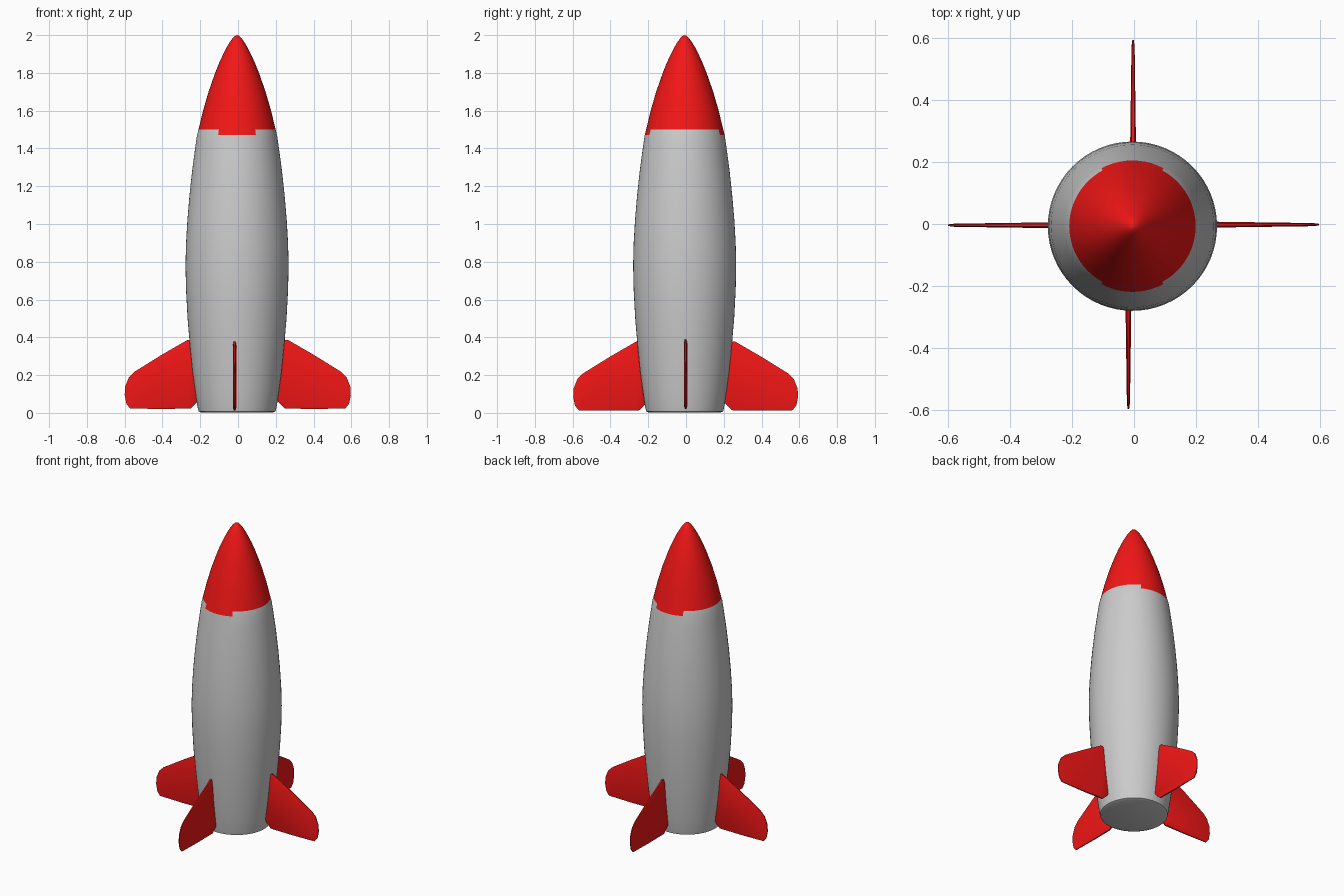
import bpy, bmesh
from math import sin, cos, pi, radians

if "Cube" in bpy.data.objects:
    bpy.data.objects.remove(bpy.data.objects["Cube"])

CX, CY = -0.005, -0.007      # axis of the hull
SEG = 64

red = bpy.data.materials.new("red_paint")
red.diffuse_color = (0.9, 0.008, 0.008, 1)
red.use_nodes = True
red.node_tree.nodes["Principled BSDF"].inputs["Base Color"].default_value = red.diffuse_color


def finish(name, bm, mat=None, angle=40):
    bmesh.ops.recalc_face_normals(bm, faces=bm.faces)
    mesh = bpy.data.meshes.new(name)
    bm.to_mesh(mesh)
    bm.free()
    ob = bpy.data.objects.new(name, mesh)
    bpy.context.collection.objects.link(ob)
    if mat:
        mesh.materials.append(mat)
    bpy.ops.object.select_all(action='DESELECT')
    ob.select_set(True)
    bpy.context.view_layer.objects.active = ob
    bpy.ops.object.shade_smooth_by_angle(angle=radians(angle))
    return ob


def lathe(name, profile, keep, mat=None):
    """Revolve (radius, z) points; keep(z_mid, angle) chooses the faces."""
    bm = bmesh.new()
    rings = []
    for r, z in profile:
        if r == 0:
            rings.append([bm.verts.new((CX, CY, z))] * SEG)
        else:
            rings.append([bm.verts.new((CX + r * cos(2 * pi * i / SEG),
                                        CY + r * sin(2 * pi * i / SEG), z))
                          for i in range(SEG)])
    for lo, hi, a, b in zip(profile, profile[1:], rings, rings[1:]):
        for i in range(SEG):
            if keep((lo[1] + hi[1]) / 2, 2 * pi * (i + 0.5) / SEG):
                j = (i + 1) % SEG
                bm.faces.new(list(dict.fromkeys((a[i], a[j], b[j], b[i]))))
    return finish(name, bm, mat)


# The paint edge dips a little at the front and back
def is_red(z, a):
    return z > 1.5 or (z > 1.47 and abs(sin(a)) > cos(radians(26)))


seam = [(0.212, 1.47), (0.204, 1.5)]

# Grey hull with closed bottom
hull = [(0, 0.006), (0.19, 0.002), (0.204, 0.008), (0.211, 0.04), (0.222, 0.12),
        (0.236, 0.22), (0.25, 0.36), (0.262, 0.5), (0.27, 0.65), (0.273, 0.78),
        (0.27, 0.9), (0.263, 1.02), (0.252, 1.15), (0.238, 1.28), (0.222, 1.4)]
lathe("hull", hull + seam, lambda z, a: not is_red(z, a))

# Red nose cone
nose = [(0.18, 1.6), (0.151, 1.7), (0.116, 1.8), (0.096, 1.85), (0.073, 1.9),
        (0.055, 1.935), (0.039, 1.962), (0.024, 1.983), (0.011, 1.996), (0, 2.0)]
lathe("nose_cone", seam + nose, is_red, red)

# Fin outline as (distance from axis, z)
FIN = [(0.205, 0.065), (0.222, 0.045), (0.247, 0.02), (0.4, 0.018), (0.568, 0.02),
       (0.588, 0.045), (0.597, 0.09), (0.595, 0.135), (0.575, 0.185), (0.545, 0.215),
       (0.4, 0.305), (0.265, 0.383), (0.24, 0.385)]


def fin(name, angle, side, dz):
    """Thin blade: narrow rim around a slightly thicker core."""
    bm = bmesh.new()
    c, s = cos(angle), sin(angle)

    def loop(inset, root_t, tip_t, sign):
        out = []
        for r, z in FIN:
            t = sign * (root_t + (tip_t - root_t) * (r - 0.2) / 0.4)
            if r > 0.241:
                r = 0.40 + (r - 0.40) * inset
            z = 0.15 + (z - 0.15) * inset + dz
            out.append(bm.verts.new((r * c - t * s + side[0],
                                     r * s + t * c + side[1], z)))
        return out

    loops = [loop(k, a, b, sg) for k, a, b, sg in
             ((0.9, 0.010, 0.005, 1), (1, 0.005, 0.0025, 1),
              (1, 0.005, 0.0025, -1), (0.9, 0.010, 0.005, -1))]
    n = len(FIN)
    for a, b in zip(loops, loops[1:]):
        for i in range(n):
            bm.faces.new((a[i], a[(i + 1) % n], b[(i + 1) % n], b[i]))
    bm.faces.new(loops[0])
    bm.faces.new(loops[-1])
    return finish(name, bm, red, 50)


# Four tail fins, each with its slight offset from centre
for name, turn, side, dz in (("right_fin", 0, (0, -0.002), 0.003),
                             ("back_fin", 1, (-0.003, -0.004), -0.006),
                             ("left_fin", 2, (-0.003, -0.004), 0.003),
                             ("front_fin", 3, (-0.018, 0), -0.006)):
    fin(name, turn * pi / 2, side, dz)
